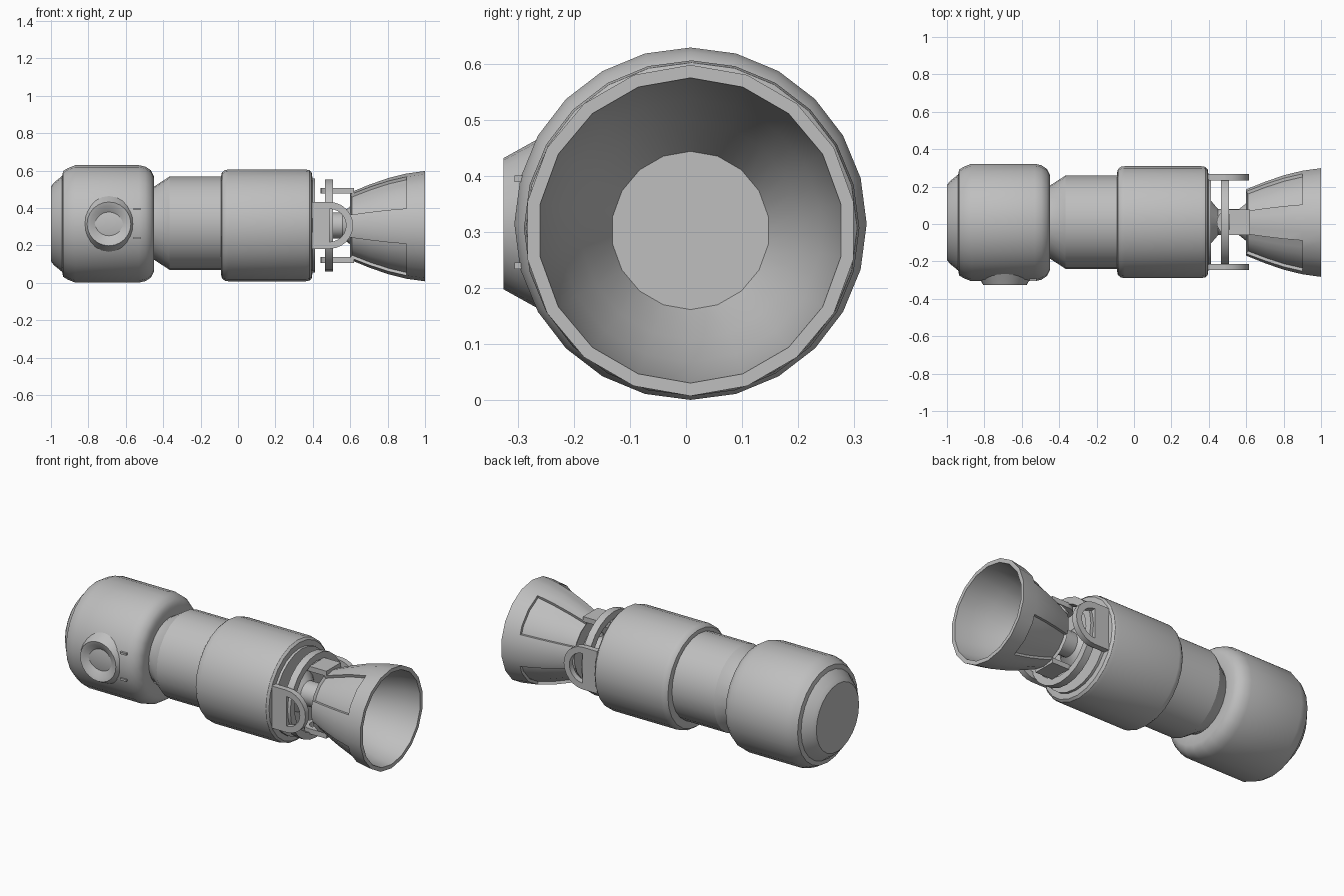
import bpy, bmesh, math
from mathutils import Matrix

cube = bpy.data.objects.get("Cube")
if cube:
    bpy.data.objects.remove(cube, do_unlink=True)

grey = bpy.data.materials.new("light_grey")
grey.use_nodes = True
COLOUR = (0.52, 0.52, 0.52, 1)
grey.diffuse_color = COLOUR
grey.node_tree.nodes["Principled BSDF"].inputs["Base Color"].default_value = COLOUR

CY, CZ = 0.01, 0.307   # main axis of the body


def finish(name, bm, matrix=None, angle=32):
    bmesh.ops.remove_doubles(bm, verts=bm.verts, dist=1e-5)
    bmesh.ops.recalc_face_normals(bm, faces=bm.faces)
    if matrix:
        bm.transform(matrix)
    mesh = bpy.data.meshes.new(name)
    bm.to_mesh(mesh)
    bm.free()
    mesh.materials.append(grey)
    ob = bpy.data.objects.new(name, mesh)
    bpy.context.collection.objects.link(ob)
    bpy.ops.object.select_all(action='DESELECT')
    ob.select_set(True)
    bpy.context.view_layer.objects.active = ob
    bpy.ops.object.shade_smooth_by_angle(angle=math.radians(angle))
    return ob


def lathe_mesh(profile, n, closed=False, flat_odd=1.0):
    """Revolve (x, radius) points around the x axis, first vertex at the top."""
    bm = bmesh.new()
    rings = []
    for i in range(n):
        a = math.pi / 2 + 2 * math.pi * i / n
        k = flat_odd if i % 2 else 1.0
        rings.append([bm.verts.new((x, r * k * math.cos(a), r * k * math.sin(a)))
                      for x, r in profile])
    m = len(profile)
    for i in range(n):
        p, q = rings[i], rings[(i + 1) % n]
        for j in range(m if closed else m - 1):
            k = (j + 1) % m
            bm.faces.new((p[j], p[k], q[k], q[j]))
    if not closed:   # flat end caps
        bm.faces.new([r[0] for r in rings])
        bm.faces.new([r[-1] for r in rings])
    return bm


def lathe(name, profile, n=24, cy=CY, cz=CZ, closed=False):
    return finish(name, lathe_mesh(profile, n, closed), Matrix.Translation((0, cy, cz)))


def prism(bm, outline, y0, y1):
    """Extrude an (x, z) outline along y."""
    a = [bm.verts.new((x, y0, z)) for x, z in outline]
    b = [bm.verts.new((x, y1, z)) for x, z in outline]
    bm.faces.new(a)
    bm.faces.new(b)
    for i in range(len(a)):
        j = (i + 1) % len(a)
        bm.faces.new((a[i], a[j], b[j], b[i]))


# Front module: domed end, wide drum and rounded rear lip
lathe("front_module", [(-1, 0.2), (-0.985, 0.22), (-0.94, 0.257), (-0.935, 0.283),
                       (-0.91, 0.298), (-0.87, 0.314), (-0.53, 0.314), (-0.495, 0.306),
                       (-0.465, 0.286), (-0.45, 0.255), (-0.455, 0.195), (-0.50, 0.185)],
      cy=0.008, cz=0.315)

# Neck with conical shoulder
lathe("neck_cylinder", [(-0.50, 0.185), (-0.45, 0.195), (-0.365, 0.25), (-0.05, 0.25)],
      cz=0.319)

# Service tank with rounded rims
lathe("service_tank", [(-0.09, 0.265), (-0.086, 0.283), (-0.07, 0.296), (-0.05, 0.299),
                       (0.36, 0.299), (0.382, 0.295), (0.394, 0.283), (0.397, 0.262)])
lathe("tank_end_plate", [(0.39, 0.252), (0.412, 0.252)])

# Side port: flared collar with a dished centre, facing the front
port = lathe_mesh([(0.24, 0.17), (0.27, 0.152), (0.333, 0.117), (0.328, 0.098),
                   (0.302, 0.058), (0.302, 0.05)], 24)
finish("side_port", port,
       Matrix.Translation((-0.69, 0.008, 0.315)) @ Matrix.Rotation(-math.pi / 2, 4, 'Z'))

# Small tabs beside the port
for label, z in (("upper", 0.395), ("lower", 0.24)):
    bm = bmesh.new()
    prism(bm, [(-0.56, z - 0.006), (-0.52, z - 0.006), (-0.52, z + 0.006), (-0.56, z + 0.006)],
          -0.306, -0.27)
    finish("port_tab_" + label, bm)

# Gimbal ring and central feed shaft
lathe("gimbal_ring", [(0.465, 0.205), (0.465, 0.246), (0.508, 0.246), (0.508, 0.205)],
      closed=True)
lathe("feed_shaft", [(0.40, 0.13), (0.45, 0.07), (0.56, 0.07), (0.61, 0.11)], n=18)


def bracket(name, base, pivot, radius, hole, offset, thick, roll):
    """Block with a half-ring end, placed around the main axis by a roll angle."""
    bm = bmesh.new()
    s = 1 if pivot > base else -1
    prism(bm, [(base, -radius), (pivot, -radius), (pivot, radius), (base, radius)],
          offset - thick / 2, offset + thick / 2)
    arc = [-math.pi / 2 + math.pi * i / 12 for i in range(13)]
    for a, b in zip(arc, arc[1:]):
        quad = [(pivot + s * r * math.cos(t), r * math.sin(t))
                for r, t in ((radius, a), (radius, b), (hole, b), (hole, a))]
        prism(bm, quad, offset - thick / 2, offset + thick / 2)
    bmesh.ops.remove_doubles(bm, verts=bm.verts, dist=1e-5)
    # drop the touching walls between ring segments
    seen = {}
    for f in bm.faces:
        seen.setdefault(frozenset(v.index for v in f.verts), []).append(f)
    bm.verts.index_update()
    inner = [f for f in bm.faces if all(len(e.link_faces) > 2 for e in f.edges
                                        if abs(e.verts[0].co.y - e.verts[1].co.y) < 1e-4)
             and abs(f.normal.y) < 0.5]
    bmesh.ops.delete(bm, geom=inner, context='FACES_ONLY')
    finish(name, bm, Matrix.Translation((0, CY, CZ)) @ Matrix.Rotation(roll, 4, 'X'))


# Tank brackets front and back, nozzle brackets top and bottom
for label, roll in (("back", 0), ("front", math.pi)):
    bracket("tank_bracket_" + label, 0.395, 0.49, 0.125, 0.088, 0.24, 0.034, roll)
for label, roll in (("top", math.pi / 2), ("bottom", -math.pi / 2)):
    bracket("nozzle_bracket_" + label, 0.62, 0.51, 0.068, 0.04, 0.185, 0.03, roll)

# Engine nozzle: hollow flared bell, 18 main sides split for panel edges
bell = lathe_mesh([(0.62, 0.141), (0.72, 0.195), (0.82, 0.235), (0.91, 0.26), (1.0, 0.272),
                   (1.0, 0.295), (0.9, 0.281), (0.8, 0.256), (0.7, 0.221), (0.6, 0.18),
                   (0.6, 0.1)], 36, flat_odd=math.cos(math.radians(10)))
bmesh.ops.recalc_face_normals(bell, faces=bell.faces)

# Four recessed panels on the diagonals of the bell
panels = []
for f in bell.faces:
    c = f.calc_center_median()
    r = math.hypot(c.y, c.z)
    outward = f.normal.y * c.y + f.normal.z * c.z
    angle = math.degrees(math.atan2(c.z, c.y)) % 90
    if 0.61 < c.x < 0.89 and r > 0.15 and outward > 0.05 and 20 < angle < 70:
        panels.append(f)
bmesh.ops.inset_region(bell, faces=panels, thickness=0.004, depth=-0.016,
                       use_even_offset=True)
finish("engine_nozzle", bell, Matrix.Translation((0, 0.008, 0.303)), 30)
